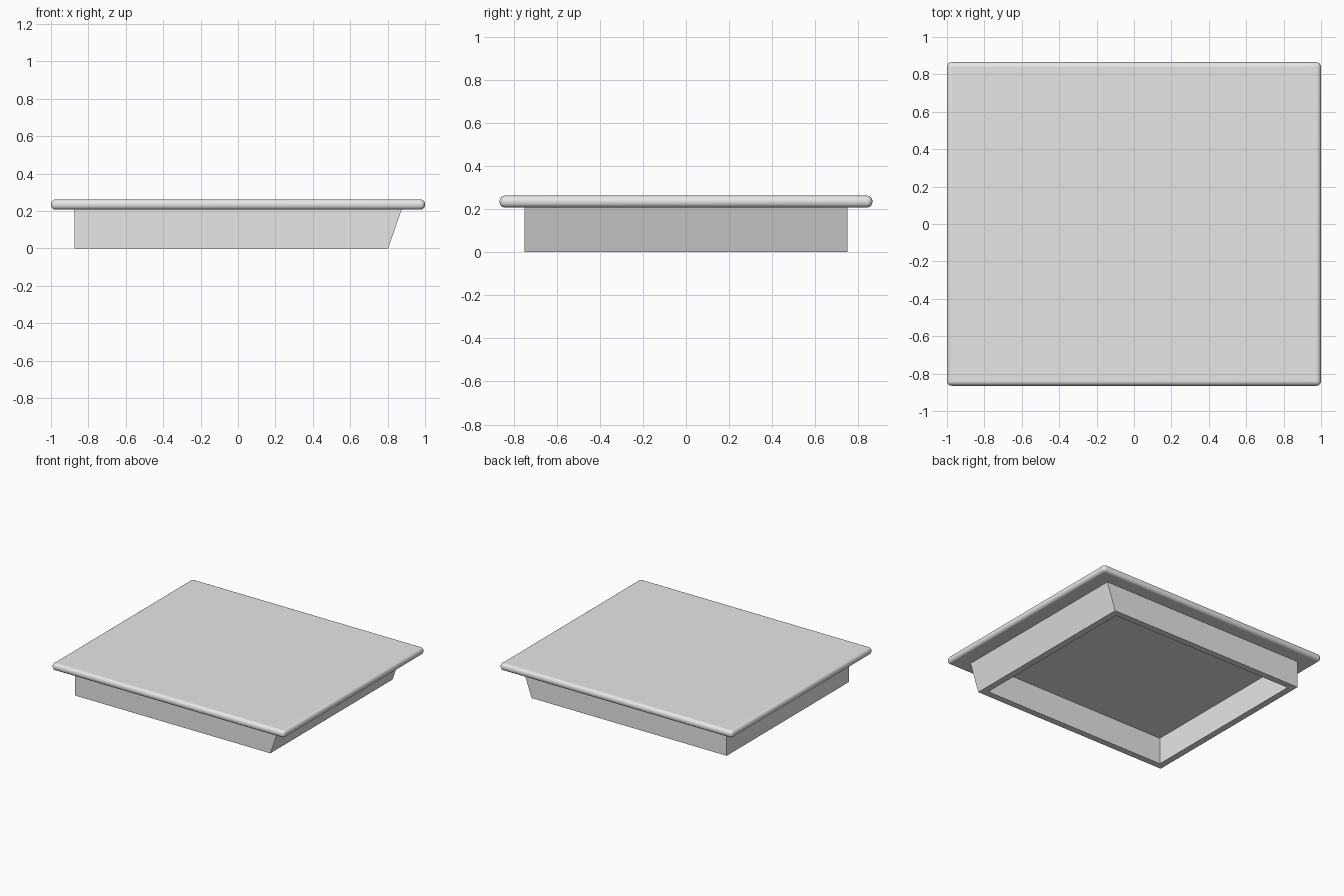
import bpy
import bmesh

cube = bpy.data.objects.get("Cube")
if cube:
    bpy.data.objects.remove(cube, do_unlink=True)

grey = bpy.data.materials.new("light grey")
grey.use_nodes = True
grey.diffuse_color = (0.8, 0.8, 0.8, 1)
grey.node_tree.nodes["Principled BSDF"].inputs["Base Color"].default_value = (0.8, 0.8, 0.8, 1)

UNDERSIDE, TOP = 0.207, 0.262
WALL = 0.05


def add_object(name, bm):
    bmesh.ops.recalc_face_normals(bm, faces=bm.faces)
    mesh = bpy.data.meshes.new(name)
    bm.to_mesh(mesh)
    bm.free()
    mesh.materials.append(grey)
    obj = bpy.data.objects.new(name, mesh)
    bpy.context.collection.objects.link(obj)
    return obj


def ring(bm, left, right, depth, z):
    """Rectangular loop of four vertices at height z."""
    corners = [(left, -depth), (right, -depth), (right, depth), (left, depth)]
    return [bm.verts.new((x, y, z)) for x, y in corners]


def bridge(bm, a, b):
    for i in range(4):
        j = (i + 1) % 4
        bm.faces.new((a[i], a[j], b[j], b[i]))


# Top slab with rounded edges
bm = bmesh.new()
bmesh.ops.create_cube(bm, size=1)
for v in bm.verts:
    v.co.x *= 2
    v.co.y *= 1.73
    v.co.z = v.co.z * (TOP - UNDERSIDE) + (TOP + UNDERSIDE) / 2
slab = add_object("top_slab", bm)
bevel = slab.modifiers.new("rounded_edges", "BEVEL")
bevel.width = 0.025
bevel.segments = 6
bpy.context.view_layer.objects.active = slab
slab.select_set(True)
bpy.ops.object.shade_smooth_by_angle()

# Open base frame: one end wall leans inwards, the others are upright
bm = bmesh.new()
lift = UNDERSIDE + 0.01
outer_low = ring(bm, -0.875, 0.803, 0.75, 0)
outer_high = ring(bm, -0.875, 0.878, 0.75, lift)
inner_low = ring(bm, -0.875 + WALL, 0.803 - WALL, 0.75 - WALL, 0)
inner_high = ring(bm, -0.875 + WALL, 0.878 - WALL, 0.75 - WALL, lift)
bridge(bm, outer_low, outer_high)
bridge(bm, outer_high, inner_high)
bridge(bm, inner_high, inner_low)
bridge(bm, inner_low, outer_low)
add_object("base_frame", bm)
